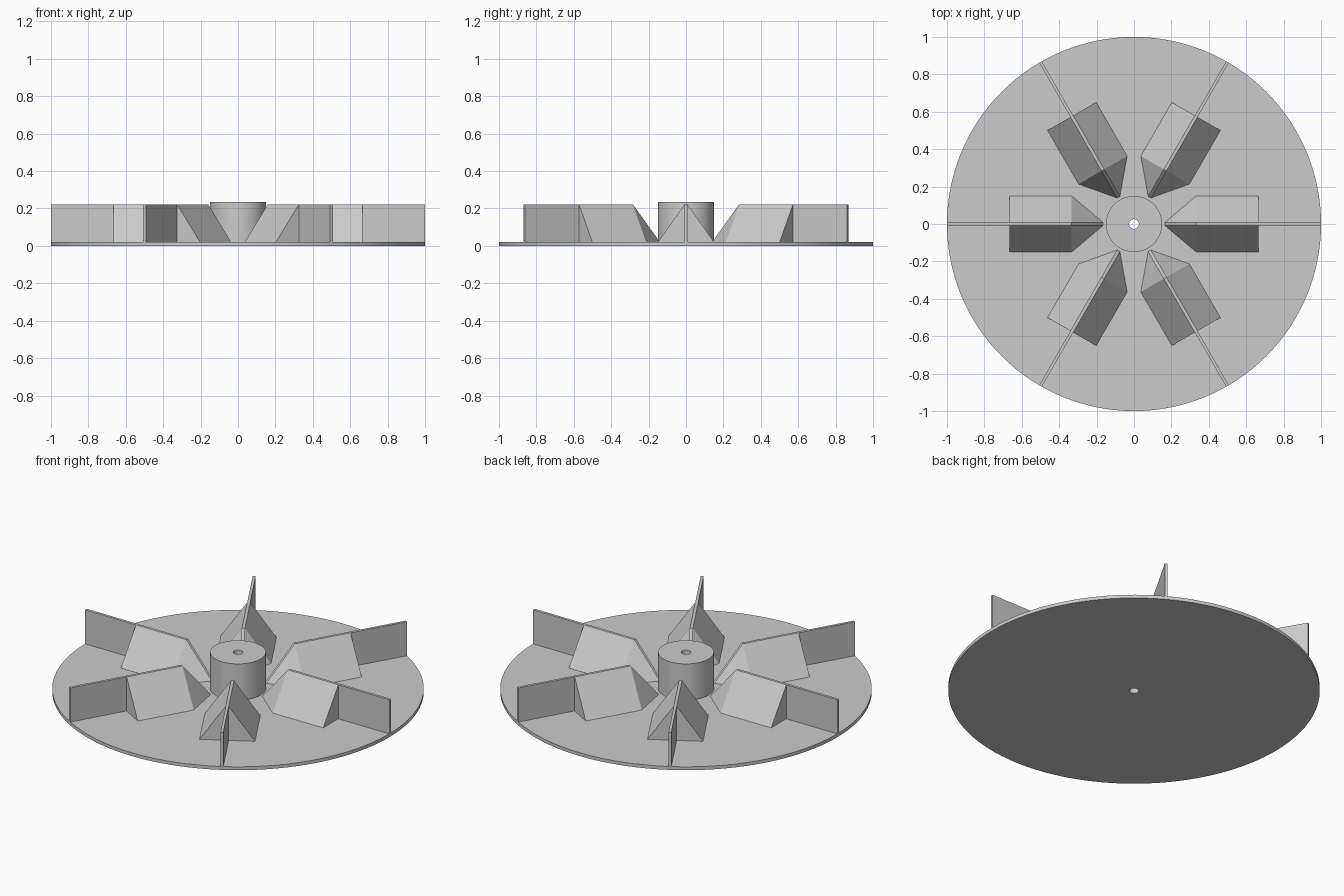
import bpy, bmesh, math
from mathutils import Matrix

old = bpy.data.objects.get("Cube")
if old:
    bpy.data.objects.remove(old, do_unlink=True)

grey = bpy.data.materials.new("plain_grey")
grey.use_nodes = True
colour = (0.6, 0.6, 0.6, 1)
grey.diffuse_color = colour
grey.node_tree.nodes["Principled BSDF"].inputs["Base Color"].default_value = colour

DISC_TOP, BLADE_TOP, HUB_TOP = 0.02, 0.222, 0.235
BORE, HUB_R, HALF = 0.026, 0.15, 0.008
INNER, SHOULDER, RIB_END = 0.165, 0.333, 0.665


def finish(name, bm, smooth=False):
    bmesh.ops.recalc_face_normals(bm, faces=bm.faces)
    mesh = bpy.data.meshes.new(name)
    bm.to_mesh(mesh)
    bm.free()
    mesh.materials.append(grey)
    ob = bpy.data.objects.new(name, mesh)
    bpy.context.collection.objects.link(ob)
    if smooth:
        bpy.ops.object.select_all(action='DESELECT')
        ob.select_set(True)
        bpy.context.view_layer.objects.active = ob
        bpy.ops.object.shade_smooth_by_angle(angle=math.radians(30))
    return ob


def lathe(name, profile, steps=128):
    """Spin a closed (radius, z) profile around the axis."""
    bm = bmesh.new()
    vs = [bm.verts.new((r, 0, z)) for r, z in profile]
    es = [bm.edges.new((vs[i - 1], vs[i])) for i in range(len(vs))]
    bmesh.ops.spin(bm, geom=vs + es, cent=(0, 0, 0), axis=(0, 0, 1),
                   angle=math.tau, steps=steps, use_merge=True)
    bmesh.ops.remove_doubles(bm, verts=bm.verts, dist=1e-5)
    return finish(name, bm, True)


def hull(name, points, angle):
    """Convex solid around points, turned about the axis."""
    bm = bmesh.new()
    for p in points:
        bm.verts.new(p)
    bmesh.ops.convex_hull(bm, input=bm.verts)
    bmesh.ops.dissolve_limit(bm, angle_limit=0.01, verts=bm.verts, edges=bm.edges)
    bm.transform(Matrix.Rotation(angle, 4, 'Z'))
    return finish(name, bm)


# Back disc and hub with a through bore
lathe("disc", [(BORE, 0), (1, 0), (1, DISC_TOP), (BORE, DISC_TOP)])
lathe("hub", [(BORE, DISC_TOP), (HUB_R, DISC_TOP), (HUB_R, HUB_TOP), (BORE, HUB_TOP)])

# Six thin blades, each with a sloped support rib on both sides
outline = [(INNER, DISC_TOP), (1, DISC_TOP), (1, BLADE_TOP), (SHOULDER, BLADE_TOP)]
for i in range(6):
    turn = i * math.tau / 6
    hull(f"blade_{i + 1}", [(x, s * HALF, z) for x, z in outline for s in (-1, 1)], turn)
    for side, s in (("left", 1), ("right", -1)):
        rib = [(INNER, s * HALF, DISC_TOP), (RIB_END, s * HALF, DISC_TOP)]
        for x in (SHOULDER, RIB_END):
            rib += [(x, s * HALF, BLADE_TOP), (x, s * HUB_R, DISC_TOP)]
        hull(f"rib_{i + 1}_{side}", rib, turn)
